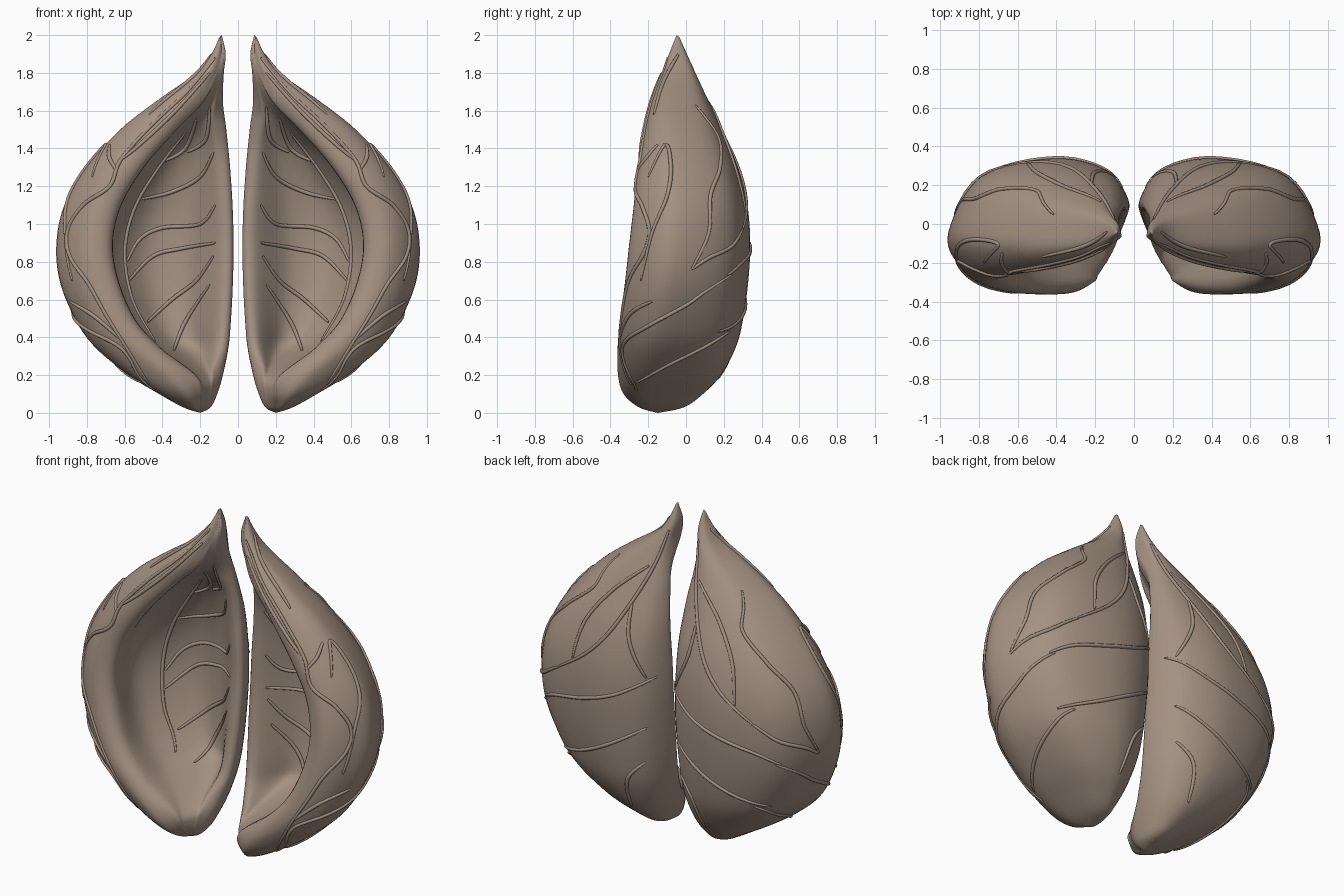
import bpy
import bmesh
import math
from mathutils import Vector
from mathutils.bvhtree import BVHTree

cube = bpy.data.objects.get("Cube")
if cube:
    bpy.data.objects.remove(cube, do_unlink=True)

husk = bpy.data.materials.new("husk_brown")
husk.use_nodes = True
husk_colour = (0.37, 0.285, 0.225, 1)
husk.diffuse_color = husk_colour
bsdf = husk.node_tree.nodes["Principled BSDF"]
bsdf.inputs["Base Color"].default_value = husk_colour
bsdf.inputs["Roughness"].default_value = 0.7


def spline(points, steps, closed=False):
    """Smooth path through points of any dimension."""
    n = len(points)
    out = []

    def pick(i):
        return points[i % n] if closed else points[max(0, min(n - 1, i))]

    for i in range(n if closed else n - 1):
        a, b, c, d = (pick(i + k) for k in (-1, 0, 1, 2))
        for s in range(steps):
            t = s / steps
            out.append([q + t / 2 * (r - p + t * (2 * p - 5 * q + 4 * r - e
                        + t * (3 * (q - r) + e - p)))
                        for p, q, r, e in zip(a, b, c, d)])
    if not closed:
        out.append(list(points[-1]))
    return out


def mix(a, b, t):
    return a + (b - a) * t


def smooth_step(t):
    t = max(0, min(1, t))
    return t * t * (3 - 2 * t)


# Shell profile: height, gap edge x, outer x, front y, back y, gap edge y, cavity lip x
PROFILE = [
    (0, .20, .20, -.15, -.15, -.15, .20),
    (.03, .145, .29, -.25, -.01, -.14, .2),
    (.1, .11, .415, -.33, .09, -.11, .2),
    (.2, .08, .575, -.36, .185, -.05, .24),
    (.35, .05, .755, -.36, .265, .02, .42),
    (.5, .037, .86, -.345, .303, .06, .55),
    (.7, .028, .94, -.32, .33, .09, .635),
    (.9, .025, .957, -.298, .34, .11, .665),
    (1.1, .03, .915, -.275, .325, .112, .62),
    (1.3, .042, .80, -.255, .275, .105, .50),
    (1.5, .062, .62, -.222, .19, .07, .33),
    (1.65, .08, .43, -.185, .12, .03, .19),
    (1.8, .075, .22, -.13, .05, -.05, .115),
    (1.9, .065, .14, -.09, .005, -.06, .09),
    (2, .086, .094, -.05, -.04, -.045, .09),
]


def section(row):
    """Closed cross-section: outer wall, front rim, then the cavity."""
    z, x0, x1, yf, yb, yi, xc = row
    w, d = x1 - x0, yb - yf
    ym = yf + 0.4 * d
    depth = smooth_step((z - .14) / .24) * smooth_step((1.78 - z) / .4)
    lip = Vector((xc, yf + min(.05, .15 * d)))
    edge = Vector((x0 + min(.06, .3 * (xc - x0)), mix(yi, yf, .35 - .25 * depth)))
    span = lip.x - edge.x

    def hollow(t, x, y):
        return lip.lerp(edge, t).lerp(Vector((x, y)), depth)

    pts = [
        (x0, yi),
        (x0 + .12 * w, mix(yi, yb, .72)),
        (x0 + .42 * w, yb),
        (x0 + .82 * w, mix(ym, yb, .75)),
        (x1, ym),
        (x0 + .94 * w, mix(yf, ym, .35)),
        (mix(xc, x1, .4), yf),
        lip,
        hollow(.25, xc + .02, mix(lip.y, yb - .1, .5)),
        hollow(.45, edge.x + .72 * span, yb - .12),
        hollow(.75, edge.x + .34 * span, yb - .11),
        edge,
    ]
    return [(x, y, z) for x, y in spline([tuple(p) for p in pts], 6, True)]


rings = [section(r) for r in spline(PROFILE, 6)[1:-1]]


def make_shell(name, side):
    bm = bmesh.new()
    loops = [[bm.verts.new((x * side, y, z)) for x, y, z in ring] for ring in rings]
    n = len(loops[0])
    for lo, hi in zip(loops, loops[1:]):
        for i in range(n):
            j = (i + 1) % n
            bm.faces.new((lo[i], lo[j], hi[j], hi[i]))
    for loop, end in ((loops[0], PROFILE[0]), (loops[-1], PROFILE[-1])):
        pole = bm.verts.new((end[1] * side, end[3], end[0]))
        for i in range(n):
            bm.faces.new((loop[i], loop[(i + 1) % n], pole))
    bmesh.ops.recalc_face_normals(bm, faces=bm.faces)
    for f in bm.faces:
        f.smooth = True
    tree = BVHTree.FromBMesh(bm)
    mesh = bpy.data.meshes.new(name)
    bm.to_mesh(mesh)
    bm.free()
    mesh.materials.append(husk)
    bpy.context.collection.objects.link(bpy.data.objects.new(name, mesh))
    return tree


# Vein paths as (x, z) for cavity, rim and back, and (y, z) for the outer flank
CAVITY = [
    [(.44, .38), (.56, .6), (.6, .85), (.55, 1.08), (.42, 1.3), (.28, 1.48)],
    [(.59, .8), (.52, .92), (.4, .98), (.2, 1.0), (.12, 1.1)],
    [(.52, 1.13), (.35, 1.17), (.2, 1.25), (.13, 1.38)],
    [(.58, .7), (.45, .83), (.3, .87), (.12, .9)],
    [(.48, .48), (.35, .6), (.22, .7), (.13, .83)],
    [(.34, .33), (.28, .48), (.15, .68)],
    [(.4, 1.33), (.28, 1.4), (.22, 1.56)],
    [(.27, 1.38), (.17, 1.45), (.15, 1.62)],
]
RIM = [
    [(.12, 1.88), (.27, 1.7), (.46, 1.52), (.62, 1.34), (.68, 1.2), (.82, 1.1),
     (.9, .97), (.89, .83), (.79, .68), (.7, .52), (.6, .36), (.47, .15)],
    [(.89, .59), (.76, .51), (.62, .39)],
    [(.64, 1.28), (.68, 1.35), (.68, 1.42)],
    [(.15, 1.8), (.33, 1.6), (.52, 1.42), (.62, 1.34)],
]
FLANK = [
    [(-.04, 1.9), (-.12, 1.75), (-.17, 1.58)],
    [(.05, 1.63), (.17, 1.46), (.18, 1.3), (.13, 1.15), (.12, .95), (.03, .76)],
    [(-.2, 1.25), (-.11, 1.42), (-.08, 1.3), (-.1, 1.15), (-.18, .95), (-.24, .7)],
    [(.24, .73), (.1, .64), (0, .57), (-.2, .46), (-.32, .38), (-.33, .28), (-.26, .12)],
    [(.23, .43), (.1, .35), (-.1, .25), (-.26, .16)],
    [(.3, .97), (.24, .88), (.12, .82), (.03, .76)],
]
BACK = [
    [(.06, 1.03), (.25, .92), (.45, .85), (.68, .79), (.8, .73)],
    [(.1, .72), (.3, .6), (.5, .5), (.7, .43)],
    [(.1, 1.85), (.16, 1.6), (.3, 1.3), (.45, 1.12), (.66, .97)],
    [(.17, 1.65), (.36, 1.48), (.5, 1.28), (.55, 1.06)],
    [(.22, 1.45), (.2, 1.25), (.1, 1.03)],
    [(.12, .5), (.22, .38), (.25, .18)],
]
GROUPS = {
    "cavity_veins": (CAVITY, "front"),
    "rim_veins": (RIM, "front"),
    "flank_veins": (FLANK, "flank"),
    "back_veins": (BACK, "back"),
}


def drape(tree, path, facing, side):
    """Drop a flat path onto the shell, splitting it where the surface jumps."""
    runs = [[]]
    for a, z in spline(path, 10):
        if facing == "flank":
            start, ray = Vector((side * 3, a, z)), Vector((-side, 0, 0))
        else:
            s = -1 if facing == "front" else 1
            start, ray = Vector((side * a, s * 3, z)), Vector((0, -s, 0))
        hit = tree.ray_cast(start, ray)[0]
        if hit is None:
            continue
        if runs[-1] and (hit - runs[-1][-1]).length > .12:
            runs.append([])
        runs[-1].append(hit)
    return [r for r in runs if len(r) > 2]


def make_veins(name, tree, paths, facing, side):
    curve = bpy.data.curves.new(name, "CURVE")
    curve.dimensions = "3D"
    curve.bevel_depth = .011
    curve.bevel_resolution = 2
    curve.use_fill_caps = True
    for path in paths:
        for run in drape(tree, path, facing, side):
            line = curve.splines.new("POLY")
            line.points.add(len(run) - 1)
            last = len(run) - 1
            for i, (point, co) in enumerate(zip(line.points, run)):
                point.co = (*co, 1)
                point.radius = .4 + .6 * max(0, math.sin(math.pi * i / last)) ** .5
            line.use_smooth = True
    curve.materials.append(husk)
    bpy.context.collection.objects.link(bpy.data.objects.new(name, curve))


# Two mirrored half shells with raised veins
for label, side in (("left", 1), ("right", -1)):
    surface = make_shell(label + "_shell", side)
    for group, (paths, facing) in GROUPS.items():
        make_veins(label + "_" + group, surface, paths, facing, side)
